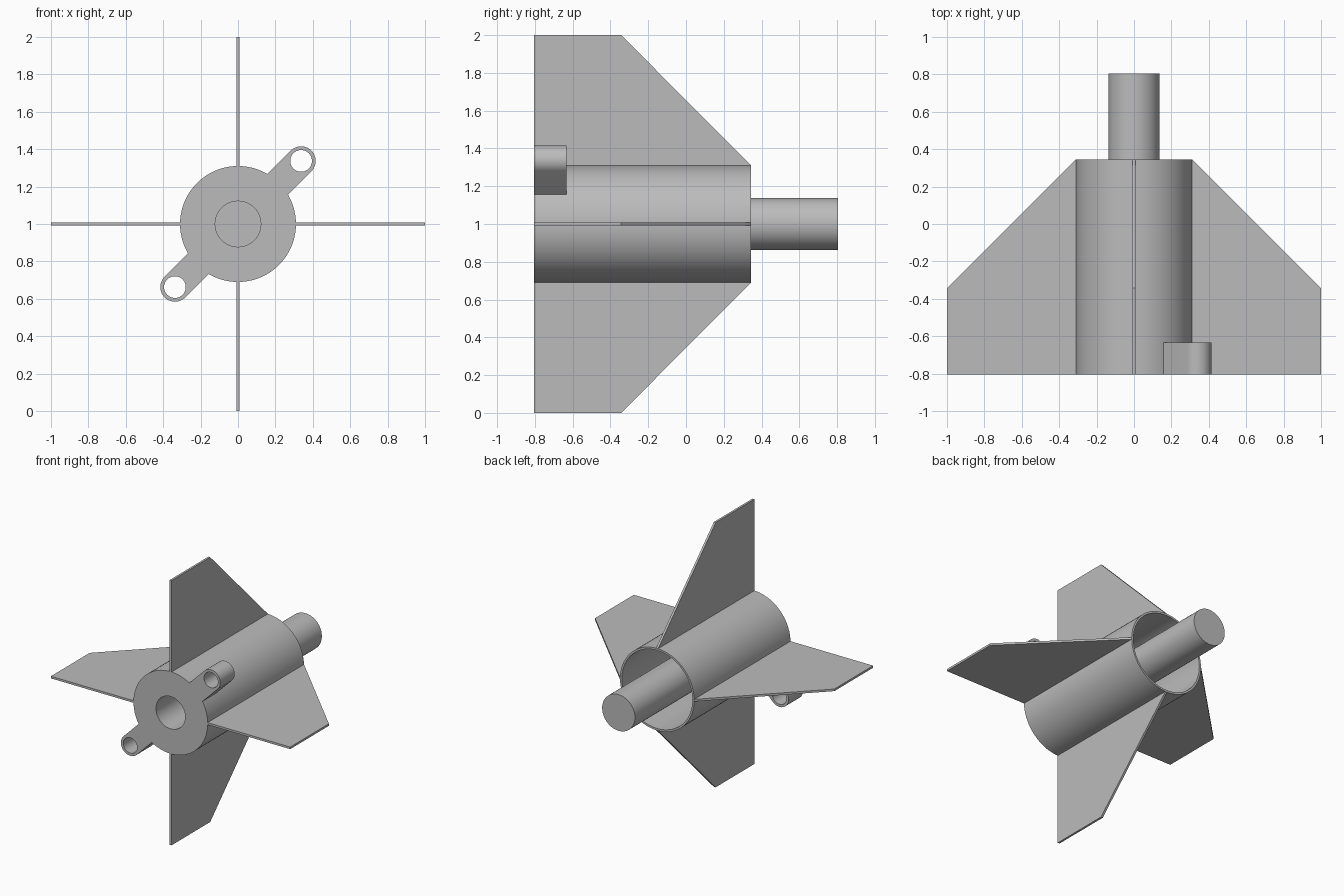
import bpy, bmesh
from math import sin, cos, pi, asin, radians
from mathutils import Matrix, Vector

cube = bpy.data.objects.get("Cube")
if cube:
    bpy.data.objects.remove(cube, do_unlink=True)

# Overall sizes
FRONT, BACK, TAIL = -0.805, 0.345, 0.805
AXIS_Z = 1.0
BODY_R, WALL = 0.31, 0.015
TUBE_R = 0.137
LUG_R, LUG_HOLE, LUG_DIST, LUG_DEPTH = 0.078, 0.058, 0.477, 0.172

grey = bpy.data.materials.new("plain grey")
grey.use_nodes = True
grey.diffuse_color = (0.5, 0.5, 0.5, 1)
grey.node_tree.nodes["Principled BSDF"].inputs["Base Color"].default_value = (0.5, 0.5, 0.5, 1)


def add_object(name, data):
    obj = bpy.data.objects.new(name, data)
    bpy.context.collection.objects.link(obj)
    data.materials.append(grey)
    return obj


def activate(obj):
    bpy.ops.object.select_all(action='DESELECT')
    obj.select_set(True)
    bpy.context.view_layer.objects.active = obj


def smooth(obj):
    activate(obj)
    bpy.ops.object.shade_smooth_by_angle(angle=radians(30))


def from_bmesh(name, bm):
    bmesh.ops.recalc_face_normals(bm, faces=bm.faces)
    mesh = bpy.data.meshes.new(name)
    bm.to_mesh(mesh)
    bm.free()
    return add_object(name, mesh)


def lathe(name, profile, segments=72):
    """Spin (radius, y) points about the long axis."""
    bm = bmesh.new()
    verts = [bm.verts.new((r, y, 0)) for r, y in profile]
    edges = [bm.edges.new(pair) for pair in zip(verts, verts[1:])]
    bmesh.ops.spin(bm, geom=verts + edges, cent=(0, 0, 0), axis=(0, 1, 0),
                   angle=2 * pi, steps=segments)
    bmesh.ops.remove_doubles(bm, verts=bm.verts, dist=0.0001)
    obj = from_bmesh(name, bm)
    obj.location.z = AXIS_Z
    smooth(obj)
    return obj


# Open-backed body shell, front ring and closed-ended inner tube
plate = FRONT + LUG_DEPTH
bore = TUBE_R - WALL
lathe("body_and_inner_tube", [
    (0, TAIL - WALL), (bore, TAIL - WALL), (bore, FRONT),
    (BODY_R, FRONT), (BODY_R, BACK), (BODY_R - WALL, BACK),
    (BODY_R - WALL, plate), (TUBE_R, plate), (TUBE_R, TAIL), (0, TAIL)])


# Four clipped triangular fins
def fin(name, angle):
    half = 0.008
    root = BODY_R - 0.003
    outline = [(root, FRONT), (1, FRONT), (1, -0.343), (BODY_R, BACK), (root, BACK)]
    bm = bmesh.new()
    face = bm.faces.new([bm.verts.new((x, y, -half)) for x, y in outline])
    new = bmesh.ops.extrude_face_region(bm, geom=[face])["geom"]
    bmesh.ops.translate(bm, vec=Vector((0, 0, 2 * half)),
                        verts=[g for g in new if isinstance(g, bmesh.types.BMVert)])
    bmesh.ops.rotate(bm, verts=bm.verts, cent=(0, 0, 0),
                     matrix=Matrix.Rotation(angle, 3, 'Y'))
    from_bmesh(name, bm).location.z = AXIS_Z


for i, side in enumerate(("left", "bottom", "right", "top")):
    fin(side + "_fin", i * pi / 2)


# Two lugs with through holes, each joined to the body by a web
def arc(cx, radius, start, end, steps):
    return [(cx + radius * cos(start + (end - start) * i / steps),
             radius * sin(start + (end - start) * i / steps)) for i in range(steps + 1)]


def lug(name, angle):
    root = BODY_R - 0.002
    spread = asin(LUG_R / root)
    outer = arc(LUG_DIST, LUG_R, -pi / 2, pi / 2, 24) + arc(0, root, spread, -spread, 8)
    hole = arc(LUG_DIST, LUG_HOLE, 0, 2 * pi, 40)[:-1]
    curve = bpy.data.curves.new(name, 'CURVE')
    curve.dimensions = '2D'
    curve.fill_mode = 'BOTH'
    curve.extrude = LUG_DEPTH / 2
    for points in (outer, hole):
        spline = curve.splines.new('POLY')
        spline.points.add(len(points) - 1)
        for p, (x, y) in zip(spline.points, points):
            p.co = (x, y, 0, 1)
        spline.use_cyclic_u = True
    obj = add_object(name, curve)
    obj.rotation_euler = (pi / 2, -angle, 0)
    obj.location = (0, FRONT + LUG_DEPTH / 2, AXIS_Z)
    activate(obj)
    bpy.ops.object.convert(target='MESH')
    obj = bpy.context.view_layer.objects.active
    bm = bmesh.new()
    bm.from_mesh(obj.data)
    bmesh.ops.remove_doubles(bm, verts=bm.verts, dist=0.0001)
    bmesh.ops.recalc_face_normals(bm, faces=bm.faces)
    bm.to_mesh(obj.data)
    bm.free()
    smooth(obj)


lug("upper_left_lug", pi / 4)
lug("lower_right_lug", pi / 4 + pi)
